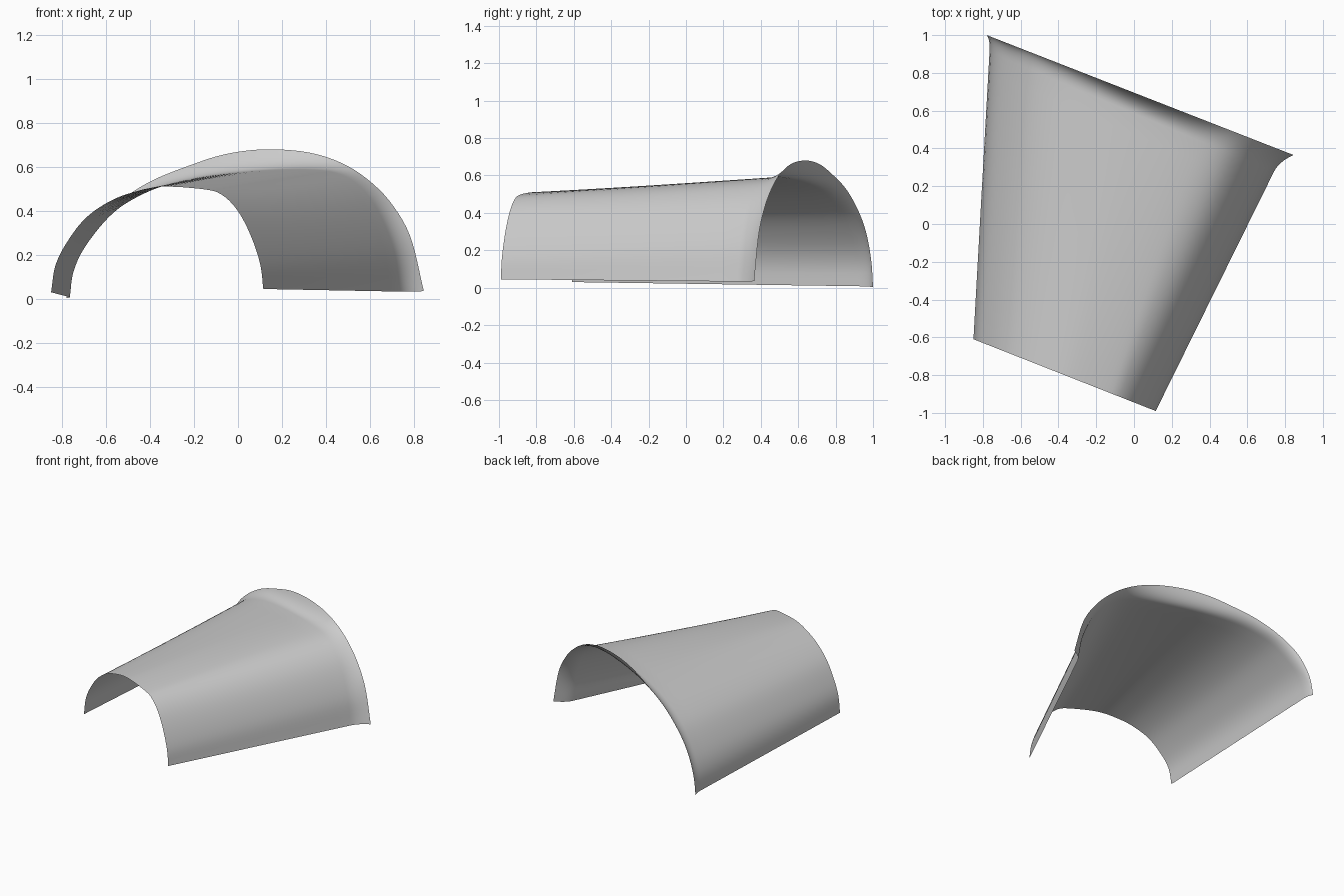
import bpy
import bmesh
from mathutils import Vector

old = bpy.data.objects.get("Cube")
if old:
    bpy.data.objects.remove(old, do_unlink=True)

ACROSS = 64        # columns over the arch
WALL_STEPS = 14    # rows along the tapered wall
FLARE_STEPS = 8    # rows along the flared lip


def smooth_path(points, steps=12):
    """Catmull-Rom curve through the points."""
    padded = [2 * points[0] - points[1]] + points + [2 * points[-1] - points[-2]]
    path = []
    for a, b, c, d in zip(padded, padded[1:], padded[2:], padded[3:]):
        for i in range(steps):
            u = i / steps
            path.append(0.5 * (2 * b + (c - a) * u
                               + (2 * a - 5 * b + 4 * c - d) * u ** 2
                               + (3 * b - 3 * c + d - a) * u ** 3))
    return path + [points[-1]]


def even_spacing(path, count):
    """Resample a path at equal distances."""
    lengths = [0.0]
    for a, b in zip(path, path[1:]):
        lengths.append(lengths[-1] + (b - a).length)
    result, k = [], 0
    for i in range(count + 1):
        target = lengths[-1] * i / count
        while k < len(path) - 2 and lengths[k + 1] < target:
            k += 1
        u = (target - lengths[k]) / (lengths[k + 1] - lengths[k])
        result.append(path[k].lerp(path[k + 1], u))
    return result


def arch(start, end, profile):
    """Upright arch between two ground points; profile is (fraction, height)."""
    a, b = Vector((*start, 0)), Vector((*end, 0))
    points = [a.lerp(b, t) + Vector((0, 0, z)) for t, z in profile]
    return even_spacing(smooth_path(points), ACROSS)


# Three arches: narrow front mouth, neck before the lip, wide rear rim
front = arch((-0.85, -0.61), (0.115, -0.99), [
    (0, .03), (.02, .15), (.07, .25), (.155, .36), (.26, .435), (.37, .48),
    (.52, .51), (.73, .497), (.81, .47), (.88, .4), (.94, .29), (.985, .16), (1, .045)])
neck = arch((-0.765, 0.91), (0.74, 0.275), [
    (0, .008), (.01, .12), (.043, .23), (.11, .36), (.176, .44), (.275, .51),
    (.4, .555), (.54, .58), (.7, .59), (.81, .57), (.88, .505), (.935, .39), (.98, .22), (1, .033)])
rim = arch((-0.78, 1.0), (0.845, 0.365), [
    (0, .003), (.016, .15), (.06, .3), (.13, .42), (.23, .53), (.35, .61),
    (.45, .66), (.56, .68), (.68, .665), (.78, .61), (.86, .52), (.92, .41), (.965, .27), (1, .035)])

# Rows: straight wall, then a lip that leaves the wall tangentially
rows = [[a.lerp(b, i / WALL_STEPS) for a, b in zip(front, neck)]
        for i in range(WALL_STEPS + 1)]
for i in range(1, FLARE_STEPS + 1):
    u = i / FLARE_STEPS
    row = []
    for a, b, c in zip(front, neck, rim):
        bend = b + (b - a) * 0.045
        row.append(b.lerp(bend, u).lerp(bend.lerp(c, u), u))
    rows.append(row)

# Shell surface
bm = bmesh.new()
grid = [[bm.verts.new(p) for p in row] for row in rows]
for low, high in zip(grid, grid[1:]):
    for j in range(ACROSS):
        face = bm.faces.new((low[j], low[j + 1], high[j + 1], high[j]))
        face.smooth = True
bm.normal_update()
if sum(f.normal.z for f in bm.faces) < 0:
    bmesh.ops.reverse_faces(bm, faces=bm.faces[:])
mesh = bpy.data.meshes.new("flared_shell")
bm.to_mesh(mesh)
bm.free()

# Plain grey material
grey = bpy.data.materials.new("plain_grey")
grey.use_nodes = True
colour = (0.6, 0.6, 0.6, 1)
grey.diffuse_color = colour
grey.node_tree.nodes["Principled BSDF"].inputs["Base Color"].default_value = colour
mesh.materials.append(grey)

shell = bpy.data.objects.new("flared_shell", mesh)
bpy.context.collection.objects.link(shell)
